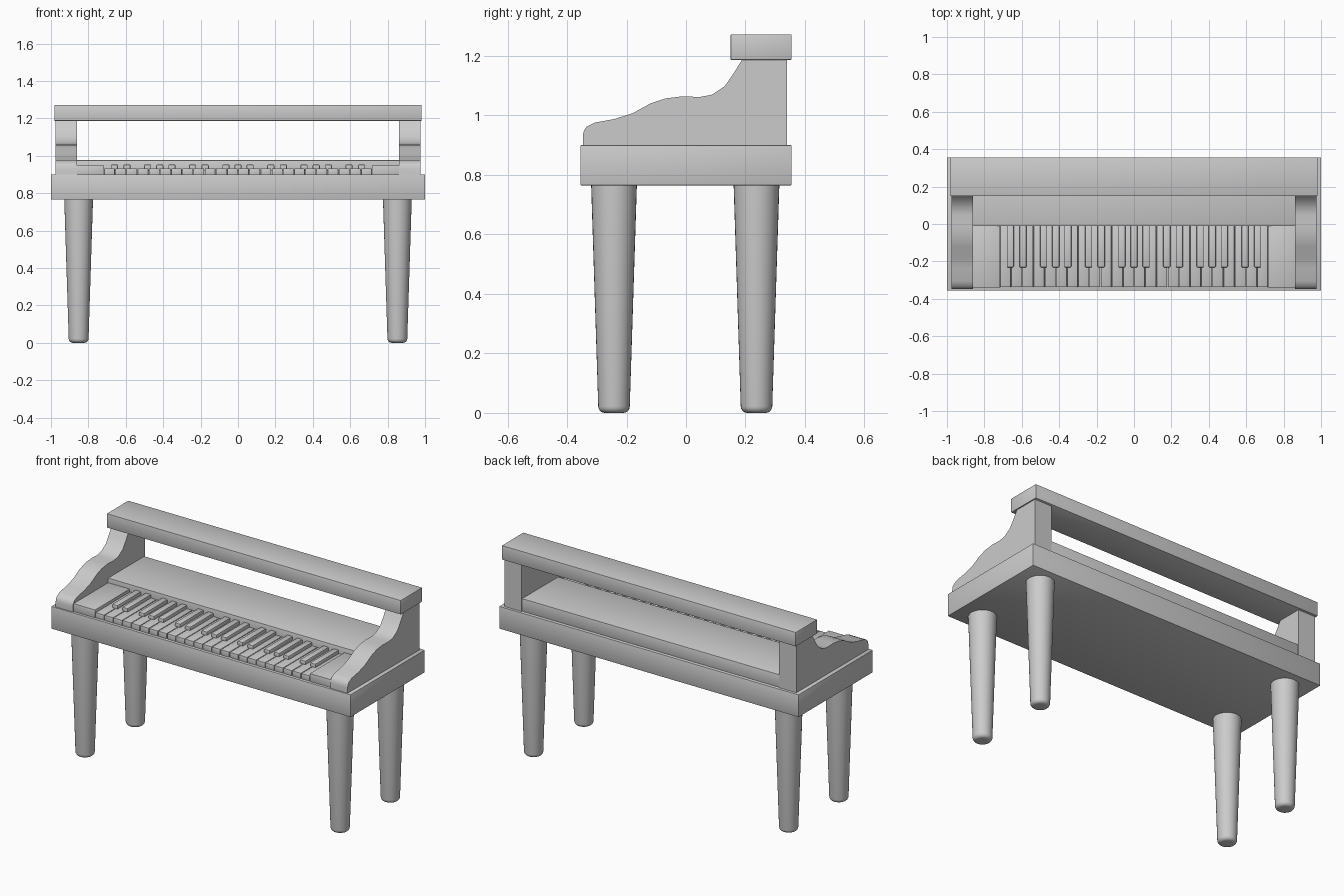
import bpy, bmesh, math

cube = bpy.data.objects.get("Cube")
if cube:
    bpy.data.objects.remove(cube, do_unlink=True)

grey = bpy.data.materials.new("plain_grey")
grey.use_nodes = True
colour = (0.6, 0.6, 0.6, 1)
grey.diffuse_color = colour
grey.node_tree.nodes["Principled BSDF"].inputs["Base Color"].default_value = colour


def finish(name, bm):
    bmesh.ops.recalc_face_normals(bm, faces=bm.faces)
    mesh = bpy.data.meshes.new(name)
    bm.to_mesh(mesh)
    bm.free()
    mesh.materials.append(grey)
    mesh.shade_smooth()
    mesh.set_sharp_from_angle(angle=math.radians(35))
    obj = bpy.data.objects.new(name, mesh)
    bpy.context.collection.objects.link(obj)
    return obj


def box(name, x, y, z, bevel=0.002):
    """Box from (min, max) pairs, with softened edges."""
    bm = bmesh.new()
    bmesh.ops.create_cube(bm, size=1)
    for v in bm.verts:
        v.co = [lo + (c + 0.5) * (hi - lo) for c, (lo, hi) in zip(v.co, (x, y, z))]
    bmesh.ops.bevel(bm, geom=bm.edges[:], offset=bevel, segments=2,
                    profile=0.5, affect='EDGES')
    return finish(name, bm)


def side_panel(name, x0, x1, profile):
    """Extrude a (y, z) outline along x."""
    bm = bmesh.new()
    face = bm.faces.new([bm.verts.new((x0, y, z)) for y, z in profile])
    ext = bmesh.ops.extrude_face_region(bm, geom=[face])
    verts = [g for g in ext["geom"] if isinstance(g, bmesh.types.BMVert)]
    bmesh.ops.translate(bm, verts=verts, vec=(x1 - x0, 0, 0))
    return finish(name, bm)


def leg(name, x, y, top=0.77, r_top=0.077, r_low=0.053, fillet=0.022):
    """Tapered round leg with a rounded foot, stacked from rings."""
    rings = [(r_top, top), (r_low, fillet)]
    for i in range(1, 6):
        a = math.pi / 2 * i / 5
        rings.append((r_low - fillet * (1 - math.cos(a)), fillet * (1 - math.sin(a))))
    bm = bmesh.new()
    n = 32
    loops = [[bm.verts.new((x + r * math.cos(math.tau * k / n),
                            y + r * math.sin(math.tau * k / n), z))
              for k in range(n)] for r, z in rings]
    for a, b in zip(loops, loops[1:]):
        for k in range(n):
            bm.faces.new((a[k], a[(k + 1) % n], b[(k + 1) % n], b[k]))
    bm.faces.new(loops[0])
    bm.faces.new(loops[-1])
    return finish(name, bm)


# Body, shelf behind the keys, and top rail
box("key_bed", (-1, 1), (-0.355, 0.355), (0.765, 0.9))
box("rear_shelf", (-0.87, 0.87), (-0.01, 0.335), (0.895, 0.976))
box("top_rail", (-0.982, 0.982), (0.15, 0.355), (1.187, 1.272))

# Curved side panels
outline = [(0.34, 0.895), (-0.347, 0.895), (-0.347, 0.932), (-0.343, 0.95),
           (-0.333, 0.963), (-0.306, 0.976), (-0.24, 0.988), (-0.18, 1.007),
           (-0.12, 1.04), (-0.07, 1.057), (-0.013, 1.064), (0.047, 1.062),
           (0.088, 1.07), (0.13, 1.098), (0.158, 1.138), (0.19, 1.19), (0.34, 1.19)]

# Mirrored parts
for side, s in (("left", 1), ("right", -1)):
    side_panel(side + "_side_panel", s * 0.86, s * 0.975, outline)
    box(side + "_key_block", tuple(sorted((s * 0.717, s * 0.865))),
        (-0.34, -0.005), (0.895, 0.948))
    leg(side + "_front_leg", s * 0.852, -0.242)
    leg(side + "_rear_leg", s * 0.852, 0.237)

# Keyboard: three octaves and three more naturals
count = 24
start, width = -0.717, 1.434 / count
for i in range(count):
    x = start + i * width
    box(f"natural_key_{i + 1}", (x + 0.0015, x + width - 0.0015),
        (-0.338, -0.005), (0.895, 0.932), 0.003)
    # Raised keys sit on every boundary except after the 3rd and 7th natural
    if i < count - 1 and i % 7 not in (2, 6):
        mid = x + width
        shift = {0: -0.004, 1: 0.004, 3: -0.005, 4: 0, 5: 0.005}[i % 7]
        box(f"raised_key_{i + 1}", (mid + shift - 0.019, mid + shift + 0.019),
            (-0.232, -0.005), (0.92, 0.953), 0.006)
